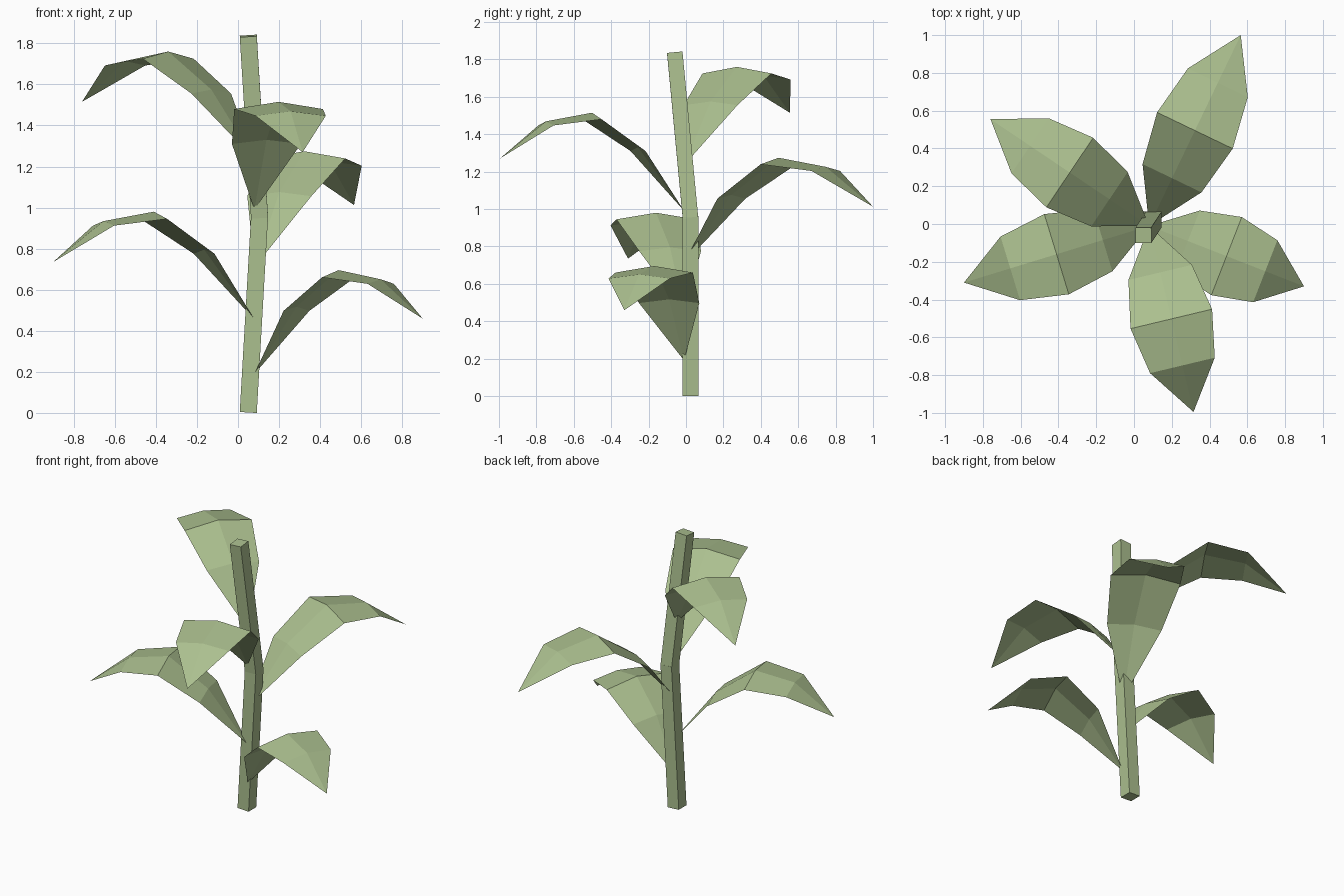
import bpy, bmesh
from mathutils import Vector

cube = bpy.data.objects.get("Cube")
if cube:
    bpy.data.objects.remove(cube)

# Single plant colour
green = bpy.data.materials.new("pale_leaf_green")
green.use_nodes = True
colour = (0.41, 0.525, 0.275, 1)
green.diffuse_color = colour
bsdf = green.node_tree.nodes["Principled BSDF"]
bsdf.inputs["Base Color"].default_value = colour
bsdf.inputs["Roughness"].default_value = 0.9


def add_object(name, bm):
    mesh = bpy.data.meshes.new(name)
    bm.to_mesh(mesh)
    bm.free()
    mesh.materials.append(green)
    obj = bpy.data.objects.new(name, mesh)
    bpy.context.collection.objects.link(obj)
    return obj


# Square stem section running between two points
def stem_section(name, start, end, width=0.083):
    start, end = Vector(start), Vector(end)
    axis = end - start
    bm = bmesh.new()
    bmesh.ops.create_cube(bm, size=1)
    bmesh.ops.scale(bm, vec=(width, width, axis.length), verts=bm.verts)
    obj = add_object(name, bm)
    obj.location = (start + end) / 2
    obj.rotation_mode = 'QUATERNION'
    obj.rotation_quaternion = Vector((0, 0, 1)).rotation_difference(axis)


# Arching leaf: rows of left edge, raised midrib and right edge
ROWS = [  # half width, rise, midrib height
    (0.173, 0.32, 0.02),
    (0.222, 0.49, 0.035),
    (0.176, 0.457, 0.022),
]
TIP_RISE = 0.28


def leaf(name, base_z, tip, arch=1.0):
    base = Vector((0.08, -0.01, base_z))
    reach = Vector((tip[0] - base.x, tip[1] - base.y, 0))
    side = Vector((-reach.y, reach.x, 0)).normalized()
    up = Vector((0, 0, 1))
    bm = bmesh.new()
    root = bm.verts.new(base)
    rows = []
    for i, (half, rise, rib) in enumerate(ROWS):
        centre = base + reach * (i + 1) / 4 + up * rise * arch
        rows.append([bm.verts.new(centre + side * half * s + up * rib * (s == 0))
                     for s in (1, 0, -1)])
    end = bm.verts.new(base + reach + up * TIP_RISE * arch)
    for k in range(2):
        bm.faces.new((root, rows[0][k + 1], rows[0][k]))
        for a, b in zip(rows, rows[1:]):
            bm.faces.new((a[k], a[k + 1], b[k + 1], b[k]))
        bm.faces.new((rows[-1][k], rows[-1][k + 1], end))
    add_object(name, bm)


stem_section("lower_stem", (0.05, 0.024, 0.002), (0.105, 0.024, 0.96))
stem_section("upper_stem", (0.105, 0.024, 0.95), (0.05, -0.06, 1.836))

# Leaves spiral upward round the stem
leaf("leaf_front_left", 0.19, (0.9, -0.33), 0.96)
leaf("leaf_front_right", 0.455, (-0.9, -0.31))
leaf("leaf_back_left", 0.71, (0.565, 1.0), 1.08)
leaf("leaf_front", 0.99, (0.315, -0.995))
leaf("leaf_back_right", 1.235, (-0.76, 0.555))
